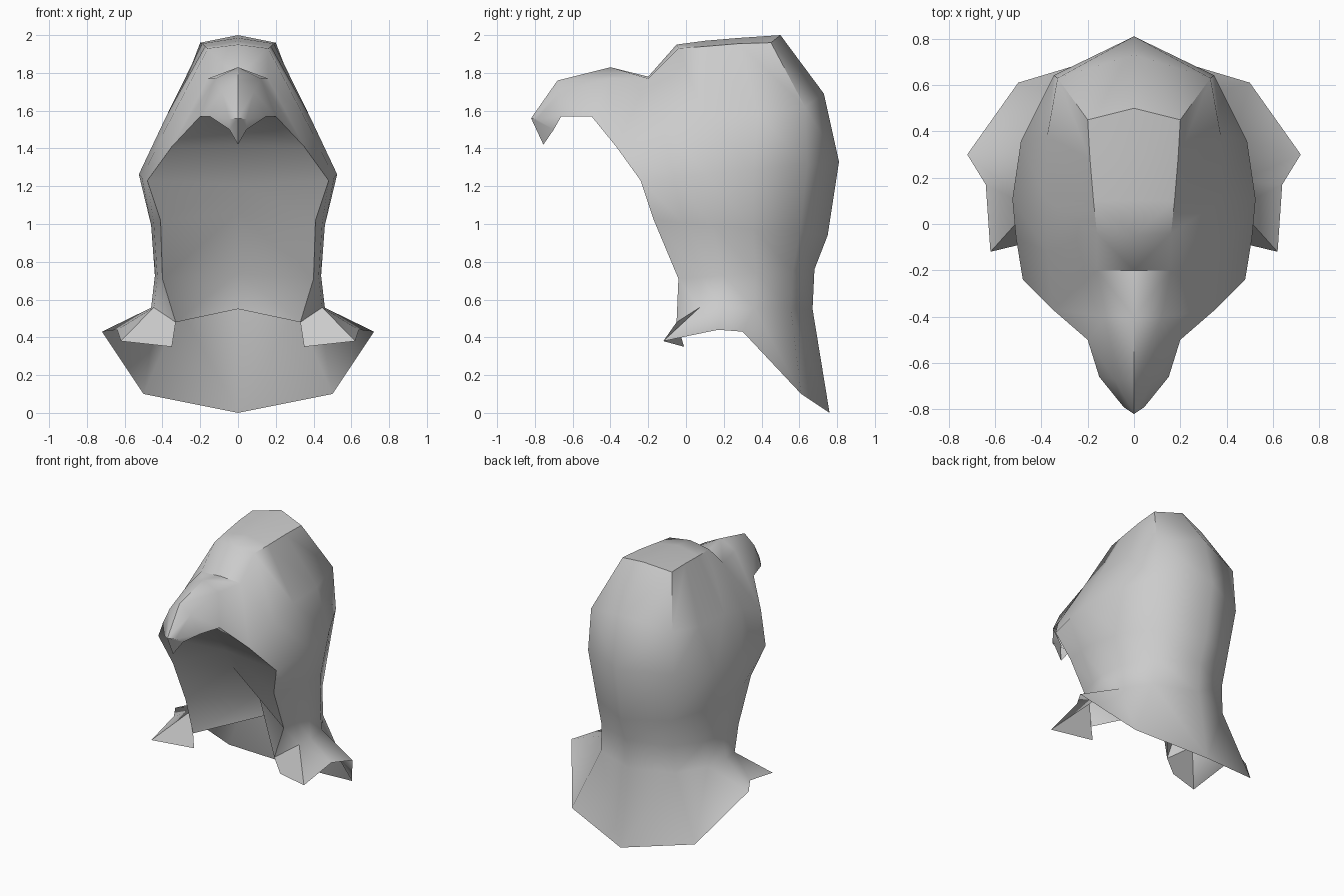
import bpy, bmesh, math

if "Cube" in bpy.data.objects:
    bpy.data.objects.remove(bpy.data.objects["Cube"])


def neck_row(z_back, z_front, width, back, front, rim_x):
    """Half cross-section of the hood, from back centre round to the front rim."""
    xs = (0, .66, .93, 1, .97, rim_x / width)
    ts = (1, .84, .57, .33, .17, 0)
    return [(x * width, front + t * (back - front), z_front + t * (z_back - z_front))
            for x, t in zip(xs, ts)]


def mirrored_shell(name, grids, angle):
    """Skin each grid of rows, weld them together and mirror across x."""
    bm = bmesh.new()
    for rows in grids:
        vs = [[bm.verts.new(p) for p in row] for row in rows]
        for a, b in zip(vs, vs[1:]):
            for i in range(min(len(a), len(b)) - 1):
                bm.faces.new((a[i], a[i + 1], b[i + 1], b[i]))
    bmesh.ops.remove_doubles(bm, verts=bm.verts[:], dist=.001)
    bmesh.ops.dissolve_degenerate(bm, edges=bm.edges[:], dist=.001)
    bmesh.ops.recalc_face_normals(bm, faces=bm.faces[:])
    me = bpy.data.meshes.new(name)
    bm.to_mesh(me)
    bm.free()
    ob = bpy.data.objects.new(name, me)
    bpy.context.collection.objects.link(ob)
    bpy.context.view_layer.objects.active = ob
    ob.select_set(True)
    mod = ob.modifiers.new("mirror", 'MIRROR')
    mod.use_clip = True
    bpy.ops.object.modifier_apply(modifier=mod.name)
    bpy.ops.object.shade_smooth_by_angle(angle=math.radians(angle))
    ob.select_set(False)
    return ob


# Flared collar hem, then neck and cheek sections
hem = [(0, .76, 0), (.5, .61, .1), (.72, .3, .43),
       (.64, .17, .44), (.62, -.12, .38), (.35, -.01, .35)]
neck = [neck_row(.55, .56, .46, .67, -.05, .33)[:-1] + [(.33, -.05, .48)],
        neck_row(.76, .71, .44, .68, -.04, .40),
        neck_row(.94, 1.02, .46, .75, -.17, .41),
        neck_row(1.33, 1.23, .525, .81, -.24, .48)]

# Upper head line, running on along the lower edge of the beak to its tip
temple = [(0, .73, 1.69), (.33, .63, 1.62), (.375, .38, 1.58), (.38, .1, 1.57),
          (.375, -.12, 1.52), (.35, -.37, 1.41)]
beak_edge = [(.2, -.5, 1.57), (.15, -.66, 1.57), (.045, -.7, 1.5), (0, -.755, 1.42)]

# Crown edge, running on along the shoulder of the beak
crown = [(0, .5, 2), (.2, .45, 1.96), (.19, .28, 1.955), (.175, .1, 1.94),
         (.16, -.04, 1.93), (.16, -.2, 1.77)]
beak_side = [(.12, -.4, 1.77), (.085, -.67, 1.7), (.045, -.79, 1.555), (0, -.82, 1.56)]

# Centre ridge from the back of the crown to the beak
ridge = [(0, y, z) for y, z in ((.5, 2), (.5, 2), (.28, 1.985), (.1, 1.97), (-.05, 1.95),
                                (-.2, 1.78), (-.4, 1.83), (-.68, 1.76),
                                (-.82, 1.56), (-.82, 1.56))]
mirrored_shell("bird_head_hood", [[hem] + neck + [temple],
                                  [temple + beak_edge, crown + beak_side, ridge]], 50)

# Recessed throat and underside of the beak, hung between the front rims
rim = [r[-1] for r in neck] + [temple[-1]] + beak_edge[:2]
throat_mid = [(0, y, z) for y, z in ((.36, .55), (.24, .74), (-.06, 1.06), (-.14, 1.21),
                                     (-.3, 1.42), (-.48, 1.59), (-.66, 1.59))]
mirrored_shell("throat_lining", [[rim, throat_mid]], 110)
